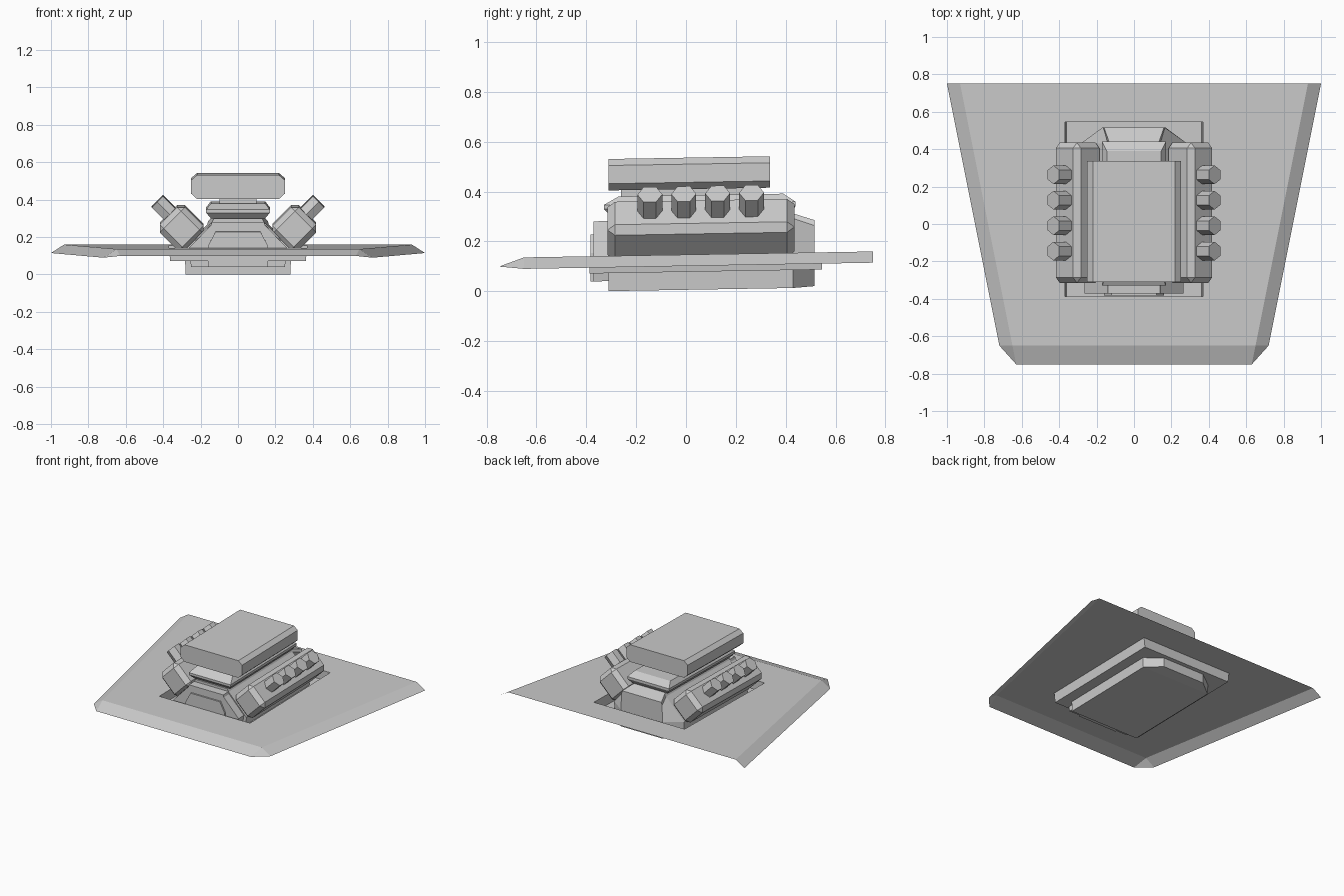
import bpy, bmesh, math
from mathutils import Vector

if "Cube" in bpy.data.objects:
    bpy.data.objects.remove(bpy.data.objects["Cube"])

TILT = 0.017  # the whole model rises slightly towards the back


def finish(name, bm, bevel=0, mirror=False, recalc=True):
    for v in bm.verts:
        v.co.z += TILT * v.co.y
    if recalc:
        bmesh.ops.recalc_face_normals(bm, faces=bm.faces)
    mesh = bpy.data.meshes.new(name)
    bm.to_mesh(mesh)
    bm.free()
    ob = bpy.data.objects.new(name, mesh)
    bpy.context.collection.objects.link(ob)
    if bevel:
        m = ob.modifiers.new("chamfer", 'BEVEL')
        m.width, m.segments, m.limit_method = bevel, 1, 'NONE'
    if mirror:
        ob.modifiers.new("mirror", 'MIRROR')
    return ob


def loft(name, rings, **kw):
    """Closed solid through rings of equal point count."""
    bm = bmesh.new()
    rows = [[bm.verts.new(p) for p in r] for r in rings]
    n = len(rows[0])
    for a, b in zip(rows, rows[1:]):
        for i in range(n):
            j = (i + 1) % n
            bm.faces.new((a[i], a[j], b[j], b[i]))
    bm.faces.new(rows[0][::-1])
    bm.faces.new(rows[-1])
    return finish(name, bm, **kw)


def section(half, y):
    """Symmetric cross-section at y from right-half (x, z) points."""
    return [(x, y, z) for x, z in half] + [(-x, y, z) for x, z in reversed(half)]


def rect(x, y0, y1, z):
    return [(-x, y0, z), (x, y0, z), (x, y1, z), (-x, y1, z)]


# Hood sheet with folded-down edges and a sunken engine tray
bm = bmesh.new()
V = lambda pts: [bm.verts.new(p) for p in pts]
top = V([(-.65, -.65, .147), (.65, -.65, .147), (.93, .75, .147), (-.93, .75, .147)])
hole = V(rect(.37, -.388, .545, .147))
floor = V(rect(.362, -.388, .545, .078))
for i in range(4):
    j = (i + 1) % 4
    bm.faces.new((top[i], top[j], hole[j], hole[i]))
    bm.faces.new((hole[i], hole[j], floor[j], floor[i]))
bm.faces.new(floor)
lip = V([(-.63, -.75, .112), (.63, -.75, .112)])
bm.faces.new((lip[0], lip[1], top[1], top[0]))
for s, a, b, c in ((1, top[1], top[2], lip[1]), (-1, top[0], top[3], lip[0])):
    front, back = V([(s * .72, -.65, .101), (s, .75, .102)])
    bm.faces.new((a, front, back, b) if s > 0 else (b, back, front, a))
    bm.faces.new((a, c, front) if s > 0 else (front, c, a))
finish("hood_panel", bm, recalc=False)

# V-shaped engine block, narrowing at the rear
block = [(.28, .006), (.285, .135), (.14, .285), (.13, .305)]
rear = [(.17, .012), (.17, .135), (.165, .255), (.16, .277)]
loft("engine_block", [section(block, -.31), section(block, .43), section(rear, .515)])

# Front timing cover with a raised centre panel
cover = [(.25, .046), (.265, .145), (.145, .27), (.14, .287)]
loft("front_cover", [section(cover, -.372), section(cover, -.30)])
panel = [(.16, .046), (.16, .16), (.12, .235)]
loft("front_cover_panel", [section(panel, -.383), section(panel, -.36)])

# Intake plenum and neck below the scoop
loft("intake_plenum", [rect(.145, -.30, .42, .305), rect(.17, -.33, .44, .335),
                       rect(.17, -.33, .44, .352), rect(.145, -.27, .39, .385)])
loft("intake_neck", [rect(.1, -.26, .29, .38), rect(.1, -.26, .29, .412)])

# Air scoop
scoop = [(.22, .41), (.25, .437), (.25, .51), (.22, .536)]
loft("air_scoop", [section(scoop, -.31), section(scoop, .338)])

# Cylinder heads on each bank: u points out and up, v points in and up
R = math.sqrt(.5)
U, W, C = Vector((R, 0, R)), Vector((-R, 0, R)), Vector((.305, 0, .265))


def bank(u, v, y):
    return C + U * u + W * v + Vector((0, y, 0))


corners = [(-.115, -.105), (.085, -.105), (.085, .085), (-.115, .085)]
loft("cylinder_head", [[bank(u, v, y) for u, v in corners] for y in (-.315, .435)],
     bevel=.03, mirror=True)

# Four hexagonal intake stubs on each bank
for k in range(4):
    y = -.145 + .136 * k
    hexagon = [(.05 * math.cos(a), .05 * math.sin(a))
               for a in (math.tau * i / 6 for i in range(6))]
    loft(f"head_stub_{k + 1}", [[bank(u, q, y + p) for p, q in hexagon]
                                for u in (.07, .178)], mirror=True)
